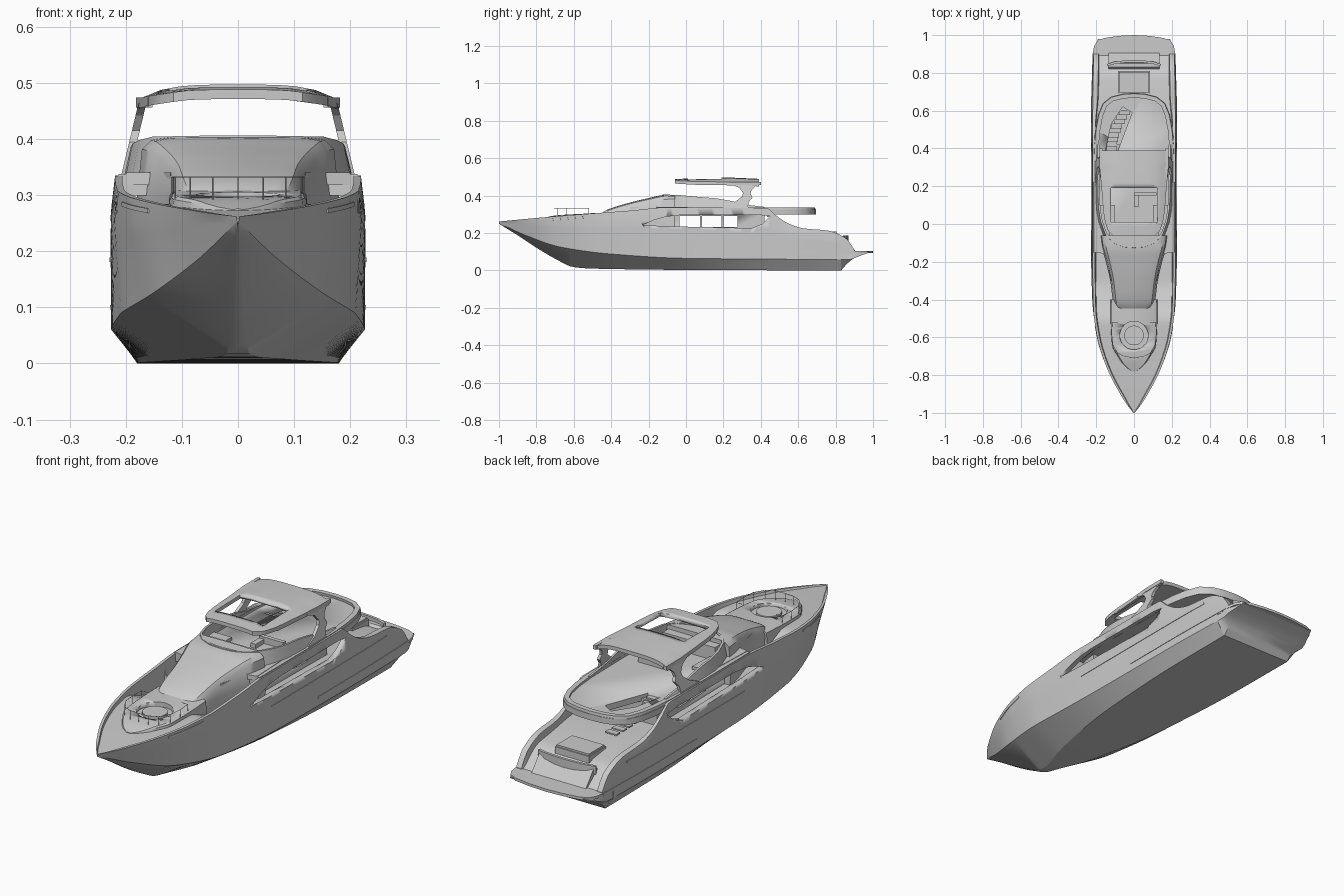
import bpy, bmesh, math
from mathutils import Vector

if "Cube" in bpy.data.objects:
    bpy.data.objects.remove(bpy.data.objects["Cube"])


def finish(name, bm, angle=30):
    bmesh.ops.remove_doubles(bm, verts=bm.verts, dist=0.0002)
    bmesh.ops.recalc_face_normals(bm, faces=bm.faces)
    me = bpy.data.meshes.new(name)
    bm.to_mesh(me)
    bm.free()
    ob = bpy.data.objects.new(name, me)
    bpy.context.collection.objects.link(ob)
    bpy.ops.object.select_all(action='DESELECT')
    ob.select_set(True)
    bpy.context.view_layer.objects.active = ob
    bpy.ops.object.shade_smooth_by_angle(angle=math.radians(angle))
    return ob


def smooth(*pts):
    """Monotone cubic through (y, value) pairs."""
    n = len(pts)
    s = [(pts[i + 1][1] - pts[i][1]) / (pts[i + 1][0] - pts[i][0]) for i in range(n - 1)]
    m = [s[0]] + [2 * a * b / (a + b) if a * b > 0 else 0 for a, b in zip(s, s[1:])] + [s[-1]]

    def f(y):
        y = min(max(y, pts[0][0]), pts[-1][0])
        i = max(k for k in range(n - 1) if y >= pts[k][0])
        h = pts[i + 1][0] - pts[i][0]
        t = (y - pts[i][0]) / h
        return ((2*t**3 - 3*t*t + 1) * pts[i][1] + (t**3 - 2*t*t + t) * h * m[i]
                + (3*t*t - 2*t**3) * pts[i + 1][1] + (t**3 - t*t) * h * m[i + 1])
    return f


def skin(name, rings, angle=30):
    bm = bmesh.new()
    vs = [[bm.verts.new(p) for p in r] for r in rings]
    n = len(vs[0])
    for a, b in zip(vs, vs[1:]):
        for i in range(n):
            bm.faces.new((a[i], a[(i + 1) % n], b[(i + 1) % n], b[i]))
    bm.faces.new(vs[0])
    bm.faces.new(vs[-1])
    return finish(name, bm, angle)


def loft(name, ys, half, angle=30):
    """Mirrored half sections (first and last point on the centreline) along y."""
    rings = []
    for y in ys:
        h = half(y)
        rings.append([(x, y, z) for x, z in h + [(-x, z) for x, z in h[-2:0:-1]]])
    return skin(name, rings, angle)


def prism(name, pts, axis, lo, hi):
    def put(p, d):
        return (d, p[0], p[1]) if axis == 'x' else (p[0], p[1], d)
    return skin(name, [[put(p, d) for p in pts] for d in (lo, hi)])


def box(name, x0, x1, y0, y1, z0, z1):
    return prism(name, [(x0, y0), (x1, y0), (x1, y1), (x0, y1)], 'z', z0, z1)


def mirrored(half):
    return half + [(-p[0], *p[1:]) for p in reversed(half) if p[0] > 1e-6]


def wall(name, path, zbase, thick, lean=0.0):
    """Upright wall along an (x, y, top) path."""
    rings = []
    for i, (x, y, top) in enumerate(path):
        a, b = path[max(i - 1, 0)], path[min(i + 1, len(path) - 1)]
        t = Vector((b[0] - a[0], b[1] - a[1])).normalized()
        n = Vector((t.y, -t.x))
        rings.append([(x + n.x * d, y + n.y * d, z) for d, z in
                      ((0, zbase), (lean, top), (lean + thick, top), (thick, zbase))])
    return skin(name, rings, 40)


def tube(name, pts, r=0.0012):
    cu = bpy.data.curves.new(name, 'CURVE')
    cu.dimensions = '3D'
    cu.bevel_depth = r
    cu.bevel_resolution = 1
    sp = cu.splines.new('POLY')
    sp.points.add(len(pts) - 1)
    for q, p in zip(sp.points, pts):
        q.co = (*p, 1)
    bpy.context.collection.objects.link(bpy.data.objects.new(name, cu))


def cut(ob, cutter):
    m = ob.modifiers.new('cut', 'BOOLEAN')
    m.operation = 'DIFFERENCE'
    m.solver = 'EXACT'
    m.object = cutter
    bpy.ops.object.select_all(action='DESELECT')
    ob.select_set(True)
    bpy.context.view_layer.objects.active = ob
    bpy.ops.object.modifier_apply(modifier='cut')
    bpy.data.objects.remove(cutter)


def circle(r, y, n=32):
    return [(r * math.cos(2*math.pi*i/n), y + r * math.sin(2*math.pi*i/n)) for i in range(n)]


# Hull: bottom, chine, topsides, bulwark and deck in one loft
keel = smooth((-1, .25), (-.9, .188), (-.8, .122), (-.7, .063), (-.6, .018), (-.5, .01), (0, .003), (.83, 0))
bottom = smooth((-1, .001), (-.6, .02), (-.4, .08), (0, .15), (.5, .178), (.9, .18))
chine_z = smooth((-1, .253), (-.85, .185), (-.67, .125), (-.4, .088), (0, .065), (.83, .058))
chine_w = smooth((-1, .001), (-.85, .072), (-.67, .152), (-.4, .21), (0, .225), (.5, .226), (.9, .218))
side_z = smooth((-1, .255), (-.5, .255), (-.1, .26), (.45, .225), (.62, .19), (.78, .17), (.9, .098))
side_w = smooth((-1, .002), (-.9, .066), (-.8, .122), (-.7, .165), (-.6, .194), (-.4, .221), (-.1, .228), (.6, .226), (.9, .217))
sheer_z = smooth((-1, .262), (-.75, .285), (-.5, .305), (-.3, .32), (-.12, .335), (.43, .335), (.48, .295), (.55, .25), (.63, .225), (.76, .213), (.86, .168), (.9, .11))
sheer_w = smooth((-1, .003), (-.95, .042), (-.9, .073), (-.8, .127), (-.7, .167), (-.6, .195), (-.45, .215), (-.2, .219), (.5, .219), (.9, .214))
deck_z = smooth((-1, .257), (-.75, .274), (-.52, .284), (-.42, .25), (-.3, .218), (.5, .205), (.78, .18), (.9, .1))
rail_t = smooth((-1, .001), (-.9, .012), (.5, .014), (.7, .026), (.9, .026))


def hull_half(y):
    w, wi = sheer_w(y), sheer_w(y) - rail_t(y)
    c, s = (chine_w(y), chine_z(y)), (side_w(y), side_z(y))
    rows = [(c[0] + (s[0] - c[0]) * t, c[1] + (s[1] - c[1]) * t) for t in (0, .12, .5, .8, 1)]
    return [(0, keel(y)), (bottom(y), keel(y)), *rows,
            (w, sheer_z(y)), (wi, sheer_z(y)), (max(wi - .004, .001), deck_z(y)), (0, deck_z(y))]


ys = [-1 + i * .02 for i in range(92)] + [.83]
hull = loft('hull', ys, hull_half)
cut(hull, prism('side_opening', [(-.23, .243), (-.17, .27), (-.11, .287), (-.03, .296), (.4, .296), (.45, .29),
                                 (.41, .25), (.35, .226), (.2, .23), (-.1, .236)], 'x', -.4, .4))

# Stern: sloped transom running under the swim platform, with tapering bulwarks
rise = smooth((.83, 0), (.86, .035), (.9, .066), (.98, .095))
loft('transom', [.83, .845, .86, .88, .9, .94, .98],
     lambda y: [(0, rise(y)), (.179, rise(y)), (.219 - max(y - .9, 0) * .35, max(.058, rise(y))),
                (.217 - max(y - .9, 0) * .35, .099), (0, .1)])
loft('transom_slope', [.83, .845, .86, .88, .9], lambda y: [(0, .09), (side_w(y), .09), (side_w(y), side_z(y)),
     (sheer_w(y), sheer_z(y)), (sheer_w(y) - .026, sheer_z(y)), (sheer_w(y) - .03, deck_z(y)), (0, deck_z(y))])
plan = mirrored([(.218, .82), (.218, .9), (.212, .94), (.195, .968), (.16, .984), (.08, .996), (0, 1)])
prism('swim_platform', plan, 'z', .093, .105)

# Rubbing strakes and bow vents on both sides
for s in (-1, 1):
    for nm, a, b, z in (('lower_strake', .245, .9, .1), ('upper_strake', -.09, .74, .185), ('bow_vent', -.72, -.54, .272)):
        rings = []
        for i in range(15):
            y = a + (b - a) * i / 14
            za = z + (.012 * i / 14 if nm == 'bow_vent' else 0)
            lo, hi = (chine_w(y), chine_z(y)), (side_w(y), side_z(y))
            if za > hi[1]:
                lo, hi = hi, (sheer_w(y), sheer_z(y))
            t = (za - lo[1]) / max(hi[1] - lo[1], .01)
            x = lo[0] + (hi[0] - lo[0]) * min(max(t, 0), 1)
            rings.append([(s * (x + d), y, za + e) for d, e in ((-.006, -.005), (.002, -.004), (.002, .004), (-.006, .005))])
        skin(nm, rings)

# Aft deck furniture: sunpad, sloped transom door, bench
box('sunpad_base', -.085, .085, .69, .81, .17, .2)
box('sunpad_cushion', -.08, .08, .695, .805, .2, .208)
prism('transom_door', [(.81, .15), (.83, .172), (.85, .172), (.905, .105), (.9, .09)], 'x', -.135, .135)
wall('stern_bench', mirrored([(.14, .835, .185), (.1, .848, .187), (.05, .854, .188), (0, .856, .188)]), .15, .012)

# Foredeck plinth with sunken round lounge
pw = smooth((-.78, .01), (-.75, .05), (-.7, .085), (-.64, .115), (-.5, .122), (-.4, .12))
pz = smooth((-.78, .274), (-.7, .292), (-.6, .3), (-.4, .308))
plinth = loft('foredeck_plinth', [-.78 + i * .02 for i in range(20)],
              lambda y: [(0, .24), (pw(y) + .006, .24), (pw(y), pz(y) - .005), (pw(y) * .93, pz(y)), (0, pz(y) + .002)])
cut(plinth, prism('lounge_well', circle(.075, -.59), 'z', .285, .36))
prism('lounge_table', circle(.052, -.59), 'z', .28, .297)

# Foredeck guard rails with posts
arc = [(.115, -.52), (.118, -.58), (.112, -.64), (.085, -.685), (.045, -.703), (0, -.706)]
for s in (-1, 1):
    tube('foredeck_rail', [(s * .085, -.52, .332)] + [(s * x, y, .332) for x, y in arc])
    for x, y in arc:
        tube('rail_post', [(s * x, y, .288), (s * x, y, .332)])

# Wheelhouse with raked windscreen
ww = smooth((-.46, .085), (-.42, .105), (-.3, .122), (-.2, .145), (-.12, .168), (-.05, .178))
wz = smooth((-.46, .298), (-.43, .32), (-.3, .362), (-.2, .386), (-.12, .402), (-.05, .404))
loft('wheelhouse', [-.46 + i * .02 for i in range(21)],
     lambda y: [(0, .2), (ww(y), .2), (ww(y) + .004, .29), (ww(y) * .97, wz(y) - .022), (ww(y) * .88, wz(y) - .006),
                (ww(y) * .7, wz(y)), (0, wz(y) + .001)], 35)

# Side wings blending wheelhouse flanks into the flybridge
for s in (-1, 1):
    prism('side_wing', [(s * .12, -.3), (s * .15, -.16), (s * .2, -.15), (s * .19, .1), (s * .1, .1)], 'z', .318, .34)

# Saloon with see-through windows
saloon = box('saloon', -.15, .15, -.1, .42, .2, .31)
for a, b in ((-.035, .075), (.085, .19), (.2, .275)):
    cut(saloon, box('window', -.3, .3, a, b, .232, .291))

# Flybridge deck, rim and stairwell
deck = mirrored([(.217, -.15), (.217, .2), (.214, .4), (.205, .5), (.19, .58), (.165, .64), (.12, .675), (.06, .69), (0, .694)])
fly = prism('flybridge_deck', deck, 'z', .299, .326)
stair_hole = [(-.15, .39), (-.085, .39), (-.01, .59), (-.06, .62), (-.12, .53)]
cut(fly, prism('stairwell', stair_hole, 'z', .25, .4))
rim = mirrored([(p[0], p[1], .338) for p in deck[:9]])
wall('flybridge_rim', rim, .31, -.022, -.004)
for i in range(9):
    t = i / 8
    x, y = -.118 + .07 * t * t, .4 + .19 * t
    box('stair_step', x - .028, x + .028, y - .014, y + .014, .312 - .1 * t, .318 - .1 * t)

# Flybridge coaming, leaning inward, high at the helm and fading aft
wall('flybridge_coaming', mirrored([(.207, .42, .34), (.207, .32, .352), (.206, .24, .372), (.205, .16, .386), (.202, .08, .392),
                                    (.19, .01, .398), (.165, -.06, .404), (.12, -.11, .405), (.06, -.135, .406), (0, -.14, .406)]),
     .325, .01, .014)

# Flybridge helm and seating
box('helm_console', -.13, .13, -.06, -.02, .32, .385)
box('sofa_long', .0, .12, .15, .168, .325, .355)
box('sofa_side', .0, .025, .09, .15, .325, .345)

# Hardtop, arched across its width, with a roof opening
tw = smooth((-.06, .115), (-.03, .14), (.05, .16), (.2, .172), (.36, .18), (.39, .18))
tz = smooth((-.06, .488), (.05, .494), (.2, .497), (.39, .49))


def roof_half(y):
    xs = [tw(y) * i / 5 for i in range(6)]
    def drop(x):
        return 27 * abs(x) ** 4 * (.82 if y > .3 else 1)
    return [(x, tz(y) - drop(x) - .017) for x in xs] + [(x, tz(y) - drop(x)) for x in reversed(xs)]


top = loft('hardtop', [-.06 + i * .025 for i in range(19)], roof_half)
cut(top, box('roof_opening', -.122, .122, .01, .19, .4, .6))

# Swept arch legs carrying the hardtop
leg = [(.18, .33), (.26, .365), (.3, .395), (.305, .415), (.285, .442), (.23, .464), (.385, .464), (.35, .43),
       (.345, .41), (.355, .39), (.335, .365), (.33, .33)]
for s in (-1, 1):
    skin('arch_leg', [[(s * (.207 - (z - .34) * .24 - d), y, z) for y, z in leg] for d in (0, .014)])
    prism('hardtop_tip', [(s * .16, .05), (s * .182, .3), (s * .182, .4), (s * .168, .4), (s * .152, .05)], 'z', .456, .474)
